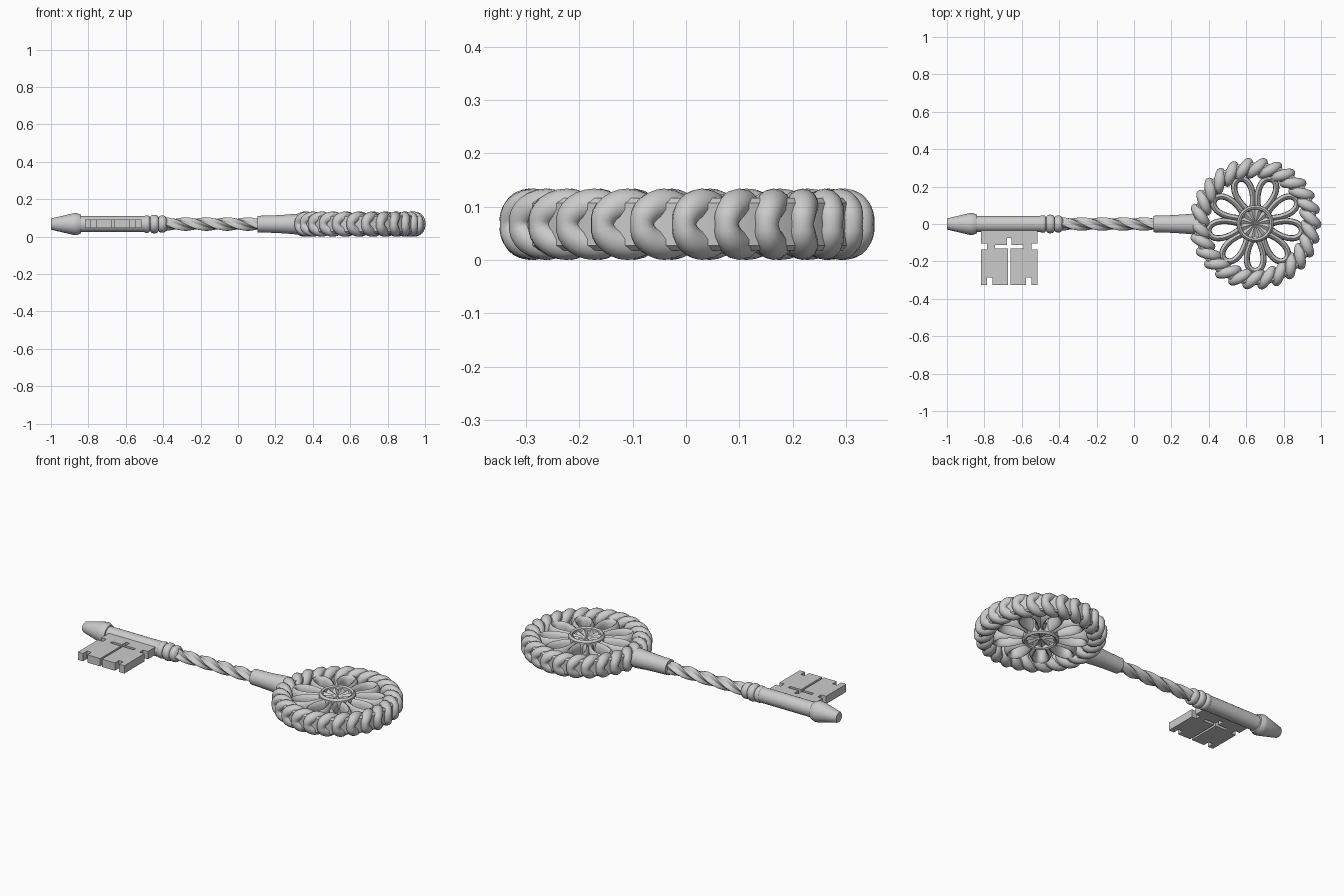
import bpy, bmesh
from math import sin, cos, pi, radians
from mathutils import Vector, Matrix

if "Cube" in bpy.data.objects:
    bpy.data.objects.remove(bpy.data.objects["Cube"])

ZC = 0.067                       # height of the key's axis
HUB = Vector((0.648, 0.002, ZC))   # centre of the round bow


def finish(name, bm, angle=35):
    bmesh.ops.recalc_face_normals(bm, faces=bm.faces)
    me = bpy.data.meshes.new(name)
    bm.to_mesh(me)
    bm.free()
    ob = bpy.data.objects.new(name, me)
    bpy.context.collection.objects.link(ob)
    bpy.ops.object.select_all(action='DESELECT')
    ob.select_set(True)
    bpy.context.view_layer.objects.active = ob
    if angle:
        bpy.ops.object.shade_smooth_by_angle(angle=radians(angle))
    return ob


def bridge(bm, rings, closed=False):
    """Skin rings of points; cap the ends unless the run is closed."""
    vs = [[bm.verts.new(p) for p in r] for r in rings]
    n = len(vs[0])
    for i in range(len(vs) if closed else len(vs) - 1):
        a, b = vs[i], vs[(i + 1) % len(vs)]
        for j in range(n):
            k = (j + 1) % n
            bm.faces.new((a[j], a[k], b[k], b[j]))
    if not closed:
        bm.faces.new(vs[0])
        bm.faces.new(vs[-1])


def lathe_x(name, prof, n=32):
    bm = bmesh.new()
    bridge(bm, [[(x, r * cos(2 * pi * j / n), ZC + r * sin(2 * pi * j / n))
                 for j in range(n)] for x, r in prof])
    return finish(name, bm)


def lathe_z(name, prof, n=40, angle=35):
    bm = bmesh.new()
    bridge(bm, [[HUB + Vector((r * cos(2 * pi * j / n), r * sin(2 * pi * j / n), z))
                 for j in range(n)] for r, z in prof], closed=True)
    return finish(name, bm, angle)


# pointed tip, barrel and beaded collar
lathe_x("tip", [(-1, .027), (-.995, .031), (-.875, .059), (-.862, .059), (-.84, .05), (-.835, .03)])
lathe_x("barrel", [(-.86, .043), (-.48, .043)])
beads = [(-.505, .03)]
for c, w, r in ((-.488, .017, .047), (-.447, .022, .050), (-.405, .019, .046)):
    beads += [(c - w * cos(pi * i / 8), .036 + (r - .036) * sin(pi * i / 8)) for i in range(9)]
lathe_x("beaded_collar", beads + [(-.38, .03)])

# twisted square shaft
bm = bmesh.new()
rings = []
for i in range(61):
    x = -.39 + .51 * i / 60
    t = 2 * pi * 1.15 * i / 60
    ring = []
    for j in range(24):
        a = 2 * pi * j / 24
        r = .029 + .007 * cos(4 * a)
        ring.append((x, r * cos(a + t), ZC + r * sin(a + t)))
    rings.append(ring)
bridge(bm, rings)
finish("twisted_shaft", bm, 50)

# socket joining shaft to bow
lathe_x("socket", [(.105, .03), (.105, .044), (.2, .047), (.25, .05), (.31, .055), (.38, .05)])

# bit: half outline mirrored, then extruded
half = [(0, -.03), (.152, -.03), (.152, -.105), (.12, -.105), (.12, -.137), (.152, -.137),
        (.152, -.325), (.118, -.325), (.118, -.287), (.09, -.287), (.09, -.325),
        (.006, -.325), (.006, -.13), (.077, -.13), (.077, -.112), (.011, -.112),
        (.011, -.075), (0, -.075)]
pts = half[1:-1] + [(-u, v) for u, v in reversed(half[1:-1])]
bm = bmesh.new()
f = bm.faces.new([bm.verts.new((-.667 + u, v, .045)) for u, v in pts])
ext = bmesh.ops.extrude_face_region(bm, geom=[f])
bmesh.ops.translate(bm, vec=(0, 0, .046), verts=[g for g in ext['geom'] if isinstance(g, bmesh.types.BMVert)])
finish("bit", bm, 0)

# bow core band and the slanted loops wrapped around it
lathe_z("bow_core", [(.262, -.035), (.275, -.049), (.318, -.049), (.328, -.04),
                     (.328, .04), (.318, .049), (.275, .049), (.262, .035)], 72)
bm = bmesh.new()
COUNT = 26
for k in range(COUNT):
    place = (Matrix.Translation(HUB) @ Matrix.Rotation(2 * pi * (k + .4) / COUNT, 4, 'Z')
             @ Matrix.Translation((.296, 0, 0)) @ Matrix.Rotation(radians(-48), 4, 'Z'))
    rings = []
    for i in range(28):
        t = 2 * pi * i / 28
        r = .022 + .008 * abs(sin(t))
        rings.append([place @ Vector(((.05 + r * cos(s)) * cos(t), r * sin(s),
                                      (.037 + r * cos(s)) * sin(t)))
                      for s in (2 * pi * j / 14 for j in range(14))])
    bridge(bm, rings, closed=True)
finish("bow_rope", bm, 60)

# nine open petals
bm = bmesh.new()
for k in range(9):
    place = Matrix.Translation(HUB) @ Matrix.Rotation(-pi / 2 + 2 * pi * k / 9, 4, 'Z')
    rings = []
    for i in range(32):
        t = 2 * pi * i / 32
        c = Vector((.165 - .088 * cos(t), .043 * sin(t) * (1 - .3 * cos(t)), 0))
        nrm = Vector((-cos(t) * .043, sin(t) * .088, 0)).normalized()
        rings.append([place @ (c + nrm * .0165 * cos(s) + Vector((0, 0, .042 * sin(s))))
                      for s in (2 * pi * j / 12 for j in range(12))])
    bridge(bm, rings, closed=True)
finish("petals", bm, 60)

# hub: rounded rim with a faceted star rosette on both faces
lathe_z("hub_rim", [(.078, -.05), (.088, -.056), (.098, -.045), (.1, 0), (.098, .045),
                    (.088, .056), (.078, .05), (.074, .02), (.074, -.02)])
bm = bmesh.new()
N = 24
for s in (1, -1):
    top = bm.verts.new(HUB + Vector((0, 0, s * .032)))
    rim = [bm.verts.new(HUB + Vector((.082 * cos(2 * pi * j / N), .082 * sin(2 * pi * j / N),
                                      s * (.046 if j % 2 else .03)))) for j in range(N)]
    for j in range(N):
        bm.faces.new((top, rim[j], rim[(j + 1) % N]) if s > 0 else (top, rim[(j + 1) % N], rim[j]))
finish("hub_rosette", bm, 0)
